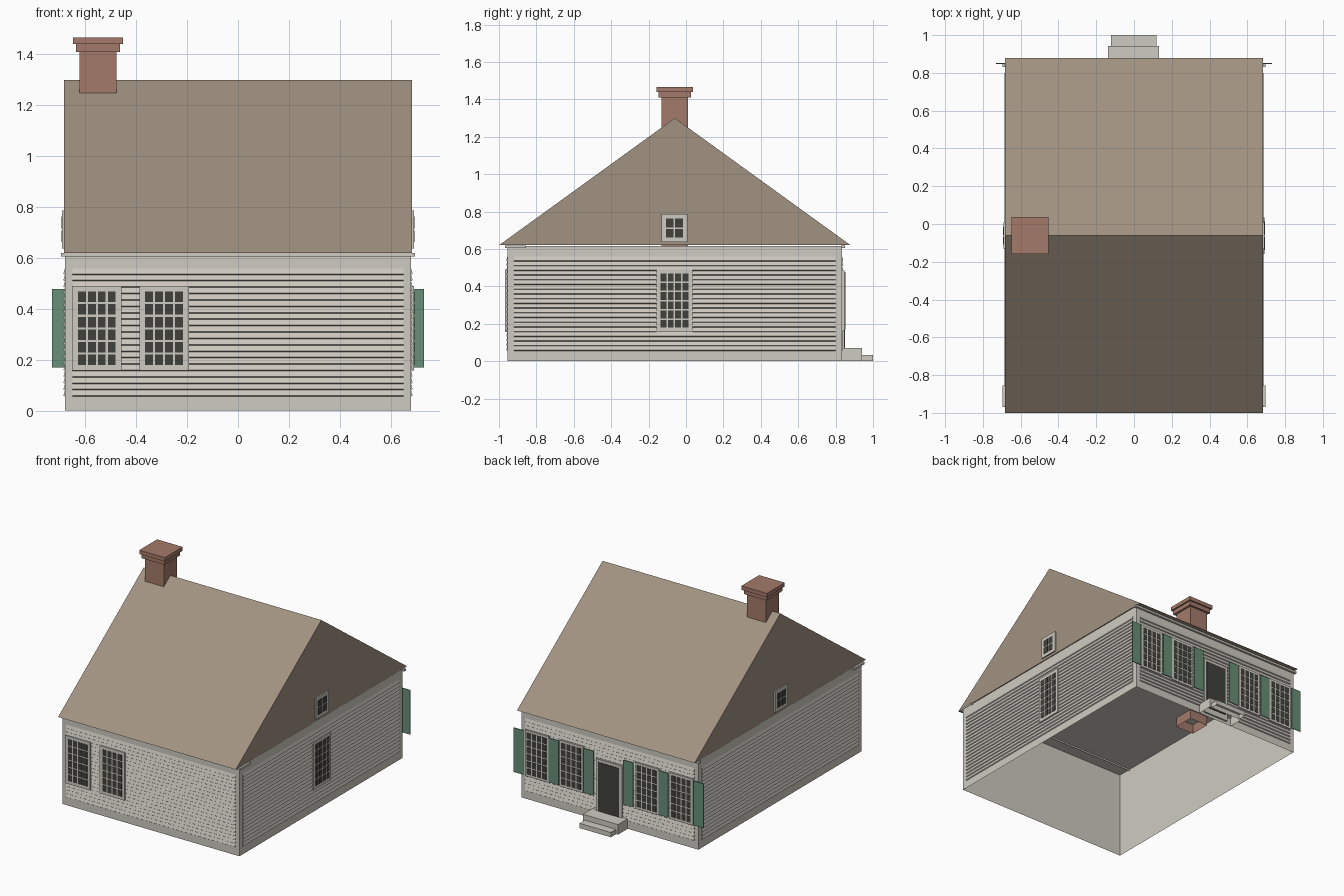
import bpy
import bmesh
from mathutils import Matrix, Vector

cube = bpy.data.objects.get("Cube")
if cube:
    bpy.data.objects.remove(cube, do_unlink=True)


def material(name, srgb):
    col = [(c / 255 / 12.92 if c < 11 else ((c / 255 + 0.055) / 1.055) ** 2.4) for c in srgb] + [1]
    m = bpy.data.materials.new(name)
    m.use_nodes = True
    m.diffuse_color = col
    m.node_tree.nodes["Principled BSDF"].inputs["Base Color"].default_value = col
    return m


SIDING = material("warm_grey_paint", (207, 203, 194))
ROOF = material("brown_shingles", (161, 146, 129))
BRICK = material("red_brick", (165, 122, 107))
GLASS = material("dark_glass", (64, 64, 59))
GREEN = material("green_paint", (104, 143, 119))


def finish(name, bm, mat):
    mesh = bpy.data.meshes.new(name)
    bm.to_mesh(mesh)
    bm.free()
    mesh.materials.append(mat)
    obj = bpy.data.objects.new(name, mesh)
    bpy.context.collection.objects.link(obj)
    return obj


def add_box(bm, lo, hi, open_bottom=False):
    lo, hi = Vector(lo), Vector(hi)
    size = hi - lo
    mat = Matrix.Translation((lo + hi) / 2) @ Matrix.Diagonal((*[abs(s) for s in size], 1))
    verts = bmesh.ops.create_cube(bm, size=1, matrix=mat)["verts"]
    if open_bottom:
        faces = {f for v in verts for f in v.link_faces if f.normal.z < -0.5}
        if not faces:
            bm.normal_update()
            faces = {f for v in verts for f in v.link_faces if f.normal.z < -0.5}
        bmesh.ops.delete(bm, geom=list(faces), context='FACES_ONLY')


def box(name, lo, hi, mat, open_bottom=False):
    bm = bmesh.new()
    add_box(bm, lo, hi, open_bottom)
    return finish(name, bm, mat)


def prism(bm, profile, shift):
    # Closed profile extruded along a vector
    face = bm.faces.new([bm.verts.new(p) for p in profile])
    ext = bmesh.ops.extrude_face_region(bm, geom=[face], use_keep_orig=True)
    moved = [g for g in ext["geom"] if isinstance(g, bmesh.types.BMVert)]
    bmesh.ops.translate(bm, verts=moved, vec=shift)


# Wall planes: each maps (along, height, outward) to a point
X, Y0, Y1, EAVE = 0.68, -0.955, 0.835, 0.62
WALLS = {
    "front": lambda u, z, d: Vector((u, Y0 - d, z)),
    "back": lambda u, z, d: Vector((u, Y1 + d, z)),
    "left": lambda u, z, d: Vector((X + d, u, z)),
    "right": lambda u, z, d: Vector((-X - d, u, z)),
}


def plate(bm, wall, u0, u1, z0, z1, d0, d1):
    a, b = WALLS[wall](u0, z0, d0), WALLS[wall](u1, z1, d1)
    lo = [min(p) for p in zip(a, b)]
    hi = [max(p) for p in zip(a, b)]
    add_box(bm, lo, hi)


def window(name, wall, u, z, w, h, cols, rows, border):
    # Flat surround with separate panes laid on it
    bm = bmesh.new()
    plate(bm, wall, u - w / 2 - border, u + w / 2 + border, z - border, z + h + border, 0, 0.012)
    finish(name + "_frame", bm, SIDING)
    bm = bmesh.new()
    cw, ch, bar = w / cols, h / rows, 0.004
    for i in range(cols):
        for j in range(rows):
            left, low = u - w / 2 + i * cw, z + j * ch
            plate(bm, wall, left + bar, left + cw - bar, low + bar, low + ch - bar, 0.011, 0.014)
    finish(name + "_panes", bm, GLASS)


# House body, open underneath
box("walls", (-X, Y0, 0), (X, Y1, EAVE - 0.003), SIDING, True)

# Clapboards between plain corner boards
BOARDS, LOW, PITCH = 20, 0.055, 0.0252
for wall, start, end in (("front", -0.65, 0.65), ("back", -0.65, 0.65),
                         ("left", -0.92, 0.80), ("right", -0.92, 0.80)):
    bm = bmesh.new()
    at = WALLS[wall]
    for k in range(BOARDS):
        z = LOW + k * PITCH
        outline = [at(start, z, 0), at(start, z + 0.004, 0.006), at(start, z + PITCH, 0)]
        prism(bm, outline, at(end, z, 0) - at(start, z, 0))
    bmesh.ops.recalc_face_normals(bm, faces=bm.faces)
    finish(wall + "_clapboards", bm, SIDING)

# Gable roof
RX = X + 0.003
bm = bmesh.new()
prism(bm, [(-RX, -1, EAVE), (-RX, 0.88, EAVE), (-RX, -0.06, 1.3)], (2 * RX, 0, 0))
bmesh.ops.recalc_face_normals(bm, faces=bm.faces)
finish("gable_roof", bm, ROOF)

# Eave trim
box("front_cornice", (-0.695, -0.968, 0.605), (0.695, -0.855, EAVE - 0.001), SIDING, True)
box("back_cornice", (-0.695, Y1 - 0.005, 0.605), (0.695, 0.85, EAVE - 0.001), SIDING)

# Brick chimney with stepped cap
CX, CY = -0.55, -0.06
for name, half, z0, z1 in (("chimney_shaft", 0.072, 0.55, 1.415),
                           ("chimney_band", 0.087, 1.41, 1.44),
                           ("chimney_cap", 0.098, 1.44, 1.467)):
    box(name, (CX - half, CY - half, z0), (CX + half, CY + half, z1), BRICK, name == "chimney_shaft")

# Windows
for u, label in ((-0.555, "outer"), (-0.29, "inner")):
    window("front_" + label + "_window", "front", u, 0.175, 0.157, 0.297, 4, 6, 0.018)
    for s, side in ((1, "left"), (-1, "right")):
        window("back_" + side + "_" + label + "_window", "back", -s * u, 0.175, 0.157, 0.297, 4, 6, 0.012)
window("side_window", "left", -0.062, 0.175, 0.157, 0.297, 4, 6, 0.018)
for side in ("left", "right"):
    window(side + "_gable_window", side, -0.062, 0.658, 0.1, 0.108, 2, 2, 0.02)

# Shutters beside the back windows
bm = bmesh.new()
for u in (0.692, 0.422, 0.152):
    for s in (-1, 1):
        plate(bm, "back", s * u - 0.038, s * u + 0.038, 0.17, 0.478, 0.012, 0.017)
finish("shutters", bm, GREEN)

# Back door and surround
bm = bmesh.new()
plate(bm, "back", -0.1, 0.1, 0.02, 0.43, 0, 0.012)
finish("door_frame", bm, SIDING)
bm = bmesh.new()
plate(bm, "back", -0.08, 0.08, 0.06, 0.41, 0.011, 0.015)
finish("door", bm, GLASS)

# Entrance steps
box("upper_step", (-0.137, Y1, 0), (0.133, 0.942, 0.07), SIDING, True)
box("lower_step", (-0.122, 0.942, 0), (0.118, 1.0, 0.033), SIDING, True)
